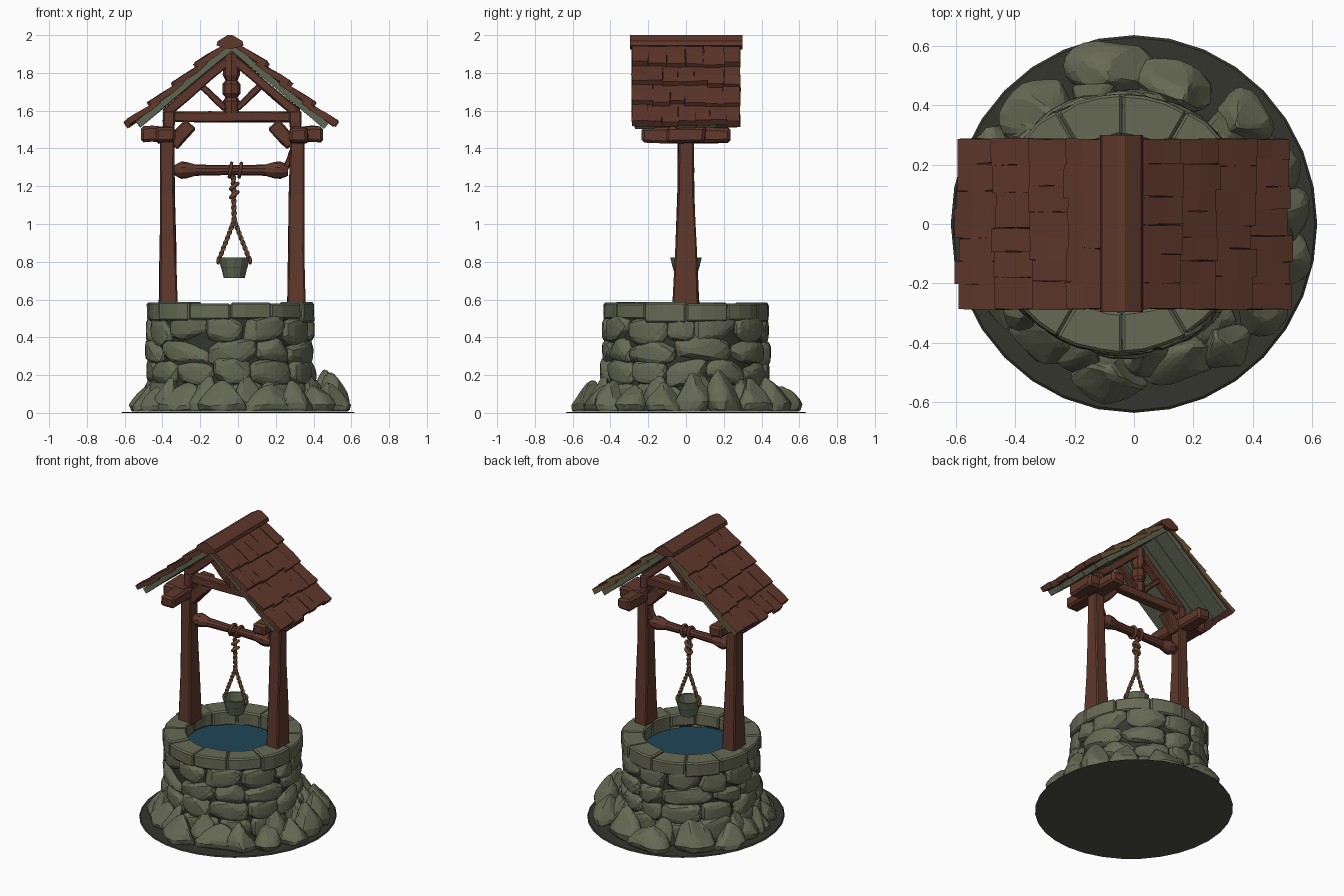
import bpy, bmesh, math, random
from mathutils import Vector, Matrix

if "Cube" in bpy.data.objects:
    bpy.data.objects.remove(bpy.data.objects["Cube"])

random.seed(7)
U = random.uniform
CX = -0.04            # axis of the well
RX = -0.035           # axis of the roof


def material(name, r, g, b):
    m = bpy.data.materials.new(name)
    m.diffuse_color = (r, g, b, 1)
    m.use_nodes = True
    m.node_tree.nodes["Principled BSDF"].inputs["Base Color"].default_value = m.diffuse_color
    return m


STONE = material("stone", 0.135, 0.143, 0.09)
DARK = material("dark_mortar", 0.036, 0.036, 0.027)
UNDER = material("ground_underside", 0.083, 0.086, 0.067)
WOOD = material("red_wood", 0.115, 0.039, 0.024)
BOARD = material("mossy_board", 0.115, 0.133, 0.084)
WATER = material("water", 0.014, 0.06, 0.095)
ROPE = material("rope", 0.15, 0.066, 0.033)
TAN = material("tan_wood", 0.155, 0.095, 0.042)


def finish(name, bm, mat, bevel=0):
    bmesh.ops.recalc_face_normals(bm, faces=bm.faces[:])
    me = bpy.data.meshes.new(name)
    bm.to_mesh(me)
    bm.free()
    me.materials.append(mat)
    ob = bpy.data.objects.new(name, me)
    bpy.context.collection.objects.link(ob)
    if bevel:
        mod = ob.modifiers.new("bevel", 'BEVEL')
        mod.width, mod.segments = bevel, 1
        mod.angle_limit = math.radians(40)
    return ob


def rock(bm, place, power, cuts, lo, hi):
    """Rounded block with random chiselled facets; place() maps unit coordinates."""
    planes = []
    for _ in range(cuts):
        n = Vector((U(-1, 1), U(-1, 1), U(-1, 1))).normalized()
        planes.append((n, U(lo, hi)))
    for v in bmesh.ops.create_icosphere(bm, subdivisions=3, radius=1)['verts']:
        d = v.co.copy()
        d /= sum(abs(c) ** power for c in d) ** (1 / power)
        for n, c in planes:
            over = d.dot(n) - c
            if over > 0:
                d -= n * over
        v.co = place(d)


def bar(bm, a, b, s0, s1=None, side=(0, 1, 0), jit=0.004):
    """Tapered timber from a to b; sizes are (width, depth along side)."""
    a, b, s1 = Vector(a), Vector(b), s1 or s0
    t = (b - a).normalized()
    y = Vector(side)
    x = y.cross(t).normalized()
    rings = []
    for k in range(4):
        f = k / 3
        w, d = (s0[i] + (s1[i] - s0[i]) * (1 - (1 - f) ** 2) for i in (0, 1))
        rings.append([bm.verts.new(a.lerp(b, f) + x * (i * w / 2 + U(-jit, jit)) + y * (j * d / 2 + U(-jit, jit)))
                      for i, j in ((-1, -1), (1, -1), (1, 1), (-1, 1))])
    for r, q in zip(rings, rings[1:]):
        for i in range(4):
            bm.faces.new((r[i], r[i - 1], q[i - 1], q[i]))
    bm.faces.new(rings[0])
    bm.faces.new(rings[-1])


def lathe(name, prof, n, mat, centre, axis='Z', closed=False):
    """Revolve (radius, height) points about an axis; end radii of 0 close the form."""
    bm = bmesh.new()
    rings = [[bm.verts.new((r * math.cos(2 * math.pi * i / n), r * math.sin(2 * math.pi * i / n), h))
              for i in range(n)] for r, h in prof]
    pairs = list(zip(rings, rings[1:])) + ([(rings[-1], rings[0])] if closed else [])
    for r, q in pairs:
        for i in range(n):
            bm.faces.new((r[i - 1], r[i], q[i], q[i - 1]))
    bmesh.ops.remove_doubles(bm, verts=bm.verts[:], dist=1e-5)
    if axis == 'X':
        bm.transform(Matrix.Rotation(math.pi / 2, 4, 'Y'))
    bm.transform(Matrix.Translation(centre))
    return finish(name, bm, mat)


def tube(name, pts, r, cyclic=False, mat=ROPE):
    cu = bpy.data.curves.new(name, 'CURVE')
    cu.dimensions, cu.bevel_depth, cu.bevel_resolution, cu.use_fill_caps = '3D', r, 1, True
    sp = cu.splines.new('POLY')
    sp.points.add(len(pts) - 1)
    for p, q in zip(sp.points, pts):
        p.co = (*q, 1)
    sp.use_cyclic_u = cyclic
    cu.materials.append(mat)
    bpy.context.collection.objects.link(bpy.data.objects.new(name, cu))


def twisted(name, a, b, r, turns, second):
    """Two-strand rope between two points."""
    a, b = Vector(a), Vector(b)
    t = (b - a).normalized()
    x = Vector((0, 1, 0))
    y = t.cross(x)
    n = int(turns * 8)
    for s, mat in ((0, ROPE), (math.pi, second)):
        tube(name, [a.lerp(b, k / n) + (x * math.cos(k * math.pi / 4 + s) + y * math.sin(k * math.pi / 4 + s)) * r * 0.7
                    for k in range(n + 1)], r, mat=mat)


# ground disc with a paler underside, inner mortar wall and water
disc = lathe("ground_disc", [(0, 0), (0.63, 0), (0.622, 0.006), (0, 0.006)], 32, DARK, (0, 0, 0))
disc.scale = (0.98, 1.01, 1)
disc.data.materials.append(UNDER)
for f in disc.data.polygons:
    f.material_index = int(f.normal.z < -0.9)
lathe("mortar_wall", [(0.415, 0.008), (0.405, 0.51), (0.315, 0.51), (0.315, 0.008)], 32, DARK, (CX, 0, 0), closed=True)
lathe("water", [(0, 0.485), (0.32, 0.485), (0.32, 0.475), (0, 0.475)], 32, WATER, (CX, 0, 0))

# wall stones in four uneven courses
bm = bmesh.new()
for row, (z, h) in enumerate(((0.09, 0.085), (0.215, 0.07), (0.325, 0.066), (0.435, 0.072))):
    n = (11, 12, 10, 12)[row]
    cuts = [(i + U(-0.22, 0.22) + row * 0.45) * 2 * math.pi / n for i in range(n)]
    cuts.append(cuts[0] + 2 * math.pi)
    for a0, a1 in zip(cuts, cuts[1:]):
        am, ah, zz = (a0 + a1) / 2, (a1 - a0) / 2 * 1.02, z + U(-0.015, 0.015)
        rc, tilt, hh = 0.382 - row * 0.003 + U(-0.008, 0.008), U(-0.02, 0.02), h * U(0.85, 1.08)

        def place(d):
            r, a = rc + 0.07 * d.z, am + ah * d.x
            return Vector((CX + r * math.cos(a), r * math.sin(a), max(0.01, min(zz + hh * d.y + tilt * d.x, 0.515))))
        rock(bm, place, 5, 9, 0.95, 1.2)
finish("wall_stones", bm, STONE)

# rim of curved blocks
bm = bmesh.new()
N = 12
for k in range(N):
    a0, a1 = (2 * math.pi * (k + e) / N + math.pi / 2 for e in (0.002, 0.998))
    ro, zt, zb = 0.438 + U(-0.008, 0.008), 0.58 + U(-0.008, 0.008), 0.49 + U(-0.012, 0.008)
    rings = []
    for j in range(4):
        a = a0 + (a1 - a0) * j / 3
        rings.append([bm.verts.new((CX + (r + q) * math.cos(a), (r + q) * math.sin(a), z))
                      for r, z in ((0.297, zb), (ro, zb), (ro, zt), (0.297, zt)) for q in (U(-0.005, 0.005),)])
    for r, q in zip(rings, rings[1:]):
        for i in range(4):
            bm.faces.new((r[i], r[i - 1], q[i - 1], q[i]))
    bm.faces.new(rings[0])
    bm.faces.new(rings[-1])
finish("rim_blocks", bm, STONE, 0.009)

# boulders round the foot: x, y, half length, half depth, height
bm = bmesh.new()
boulders = [(-.07, .53, .15, .085, .14), (.13, .47, .13, .08, .17), (.37, .36, .1, .08, .16), (-.32, .39, .13, .09, .17),
            (-.08, -.53, .12, .08, .15), (.16, -.46, .13, .07, .13), (.31, -.41, .09, .08, .15), (.43, -.29, .08, .08, .14),
            (-.3, -.38, .13, .08, .14), (-.44, -.25, .1, .07, .12), (.48, .2, .09, .08, .2), (.52, .04, .09, .08, .19),
            (.51, -.12, .09, .08, .14), (-.49, .22, .1, .07, .13), (-.5, .04, .1, .07, .14), (-.49, -.11, .08, .06, .12)]
for k in range(12):
    a = k * math.pi / 6 + 0.2
    boulders.append((CX + 0.46 * math.cos(a), 0.46 * math.sin(a), .085, .06, U(.1, .2)))
for x, y, l, w, h in boulders:
    rot = Matrix.Rotation(math.atan2(y, x) + math.pi / 2 + U(-.15, .15), 3, 'Z')
    lean = U(-0.3, 0.3)

    def place(d):
        s, up = 1.12 - 0.5 * max(d.z, 0), 1 - 0.07 * max(d.z, 0)
        p = rot @ Vector((d.x * l * s + lean * l * d.z, d.y * w * s, 0))
        return Vector((x * up + p.x, y * up + p.y, max(0.008, h * (0.3 + 0.85 * d.z))))
    rock(bm, place, 2.2, 13, 0.68, 0.92)
finish("foot_boulders", bm, STONE)

# posts, plates with cross blocks, braces
for name, px, s in (("left", -0.375, -1), ("right", 0.312, 1)):
    bm = bmesh.new()
    bar(bm, (px - s * 0.005, 0, 0.56), (px, 0, 1.46), (0.1, 0.14), (0.075, 0.085))
    bar(bm, (px - s * 0.008, 0, 1.44), (px - s * 0.008, 0, 1.6), (0.062, 0.075))
    finish(name + "_post", bm, WOOD, 0.008)
    bm = bmesh.new()
    bar(bm, (px + s * 0.01, -0.235, 1.47), (px + s * 0.01, 0.235, 1.47), (0.08, 0.1), side=(1, 0, 0), jit=0.006)
    bar(bm, (px - s * 0.03, 0, 1.475), (px + s * 0.138, 0, 1.475), (0.085, 0.2), jit=0.006)
    finish(name + "_plate", bm, WOOD, 0.014)
    bm = bmesh.new()
    bar(bm, (px - s * 0.025, 0, 1.42), (px - s * 0.125, 0, 1.53), (0.075, 0.07))
    finish(name + "_corner_brace", bm, WOOD, 0.008)
bm = bmesh.new()
bar(bm, (0.235, 0, 1.25), (0.29, 0, 1.39), (0.03, 0.05))
finish("roller_bracket", bm, WOOD, 0.005)

# roof truss
bm = bmesh.new()
bar(bm, (-0.38, 0, 1.568), (0.33, 0, 1.568), (0.055, 0.06))
for s in (-1, 1):
    bar(bm, (RX, 0, 1.88), (RX + s * 0.35, 0, 1.585), (0.05, 0.06))
    bar(bm, (RX + s * 0.03, 0, 1.61), (RX + s * 0.16, 0, 1.735), (0.035, 0.045))
finish("truss", bm, WOOD, 0.006)
lathe("king_post", [(0, 1.59), (.04, 1.59), (.045, 1.65), (.032, 1.67), (.048, 1.69), (.048, 1.74), (.032, 1.76),
                    (.046, 1.79), (.04, 1.9), (0, 1.93)], 8, WOOD, (RX, 0, 0))

# roof boards and shingles
A, Z0 = math.radians(40), 1.95
boards, shingles = bmesh.new(), bmesh.new()
for s in (-1, 1):
    t = Vector((s * math.cos(A), 0, -math.sin(A)))
    nrm = Vector((s * math.sin(A), 0, math.cos(A)))
    o = Vector((RX, 0, Z0))
    for k in range(5):
        q = Vector((0, (k - 2) * 0.109, 0)) + o - nrm * 0.008
        bar(boards, q, q + t * (0.655 + U(-0.02, 0.01)), (0.036, 0.107), jit=0.002)
    for row in range(4):
        end = (0.165 + 0.122 * row) / math.cos(A)
        n = 6 + row % 2
        edges = [-0.287 + 0.574 * (i + (U(-.15, .15) if 0 < i < n else 0)) / n for i in range(n + 1)]
        for y0, y1 in zip(edges, edges[1:]):
            p = o + Vector((0, (y0 + y1) / 2, 0))
            e = end + U(-0.013, 0.013)
            bar(shingles, p + t * max(0.01, end - 0.21) + nrm * 0.01, p + t * e + nrm * (0.028 + U(0, 0.01)),
                (0.018, y1 - y0), (0.034, y1 - y0), jit=0.003)
finish("roof_boards", boards, BOARD)
roof = finish("roof_shingles", shingles, WOOD)
# bare wood on the back gable ends
roof.data.materials.append(TAN)
for f in roof.data.polygons:
    if f.normal.y > 0.7 and f.center.y > 0.27:
        f.material_index = 1

# ridge cap
bm = bmesh.new()
ends = [[bm.verts.new((-0.042 + x, y, z)) for x, z in ((-.072, 1.945), (-.066, 1.968), (-.012, 2.0), (.012, 2.0),
                                                      (.066, 1.968), (.072, 1.945), (0, 1.925))] for y in (-.297, .3)]
for i in range(7):
    bm.faces.new((ends[0][i], ends[0][i - 1], ends[1][i - 1], ends[1][i]))
for e in ends:
    bm.faces.new(e)
finish("ridge_cap", bm, WOOD)

# roller
lathe("roller", [(0, -.31), (.028, -.31), (.046, -.275), (.044, -.25), (.03, -.2), (.026, -.03), (.028, .1), (.03, .17),
                 (.044, .22), (.046, .25), (.03, .29), (0, .29)], 10, WOOD, (-0.025, 0, 1.285), 'X')

# rope coils, knot, hanging rope and bucket handle
BX = -0.02
for x in (-0.04, 0.012):
    tube("rope_coil", [(x + 0.006 * math.sin(a), 0.036 * math.cos(a), 1.285 + 0.036 * math.sin(a))
                       for a in (k * math.pi / 8 for k in range(16))], 0.01, True, WOOD)
twisted("hanging_rope", (BX - 0.005, 0, 1.26), (BX, 0, 1.01), 0.009, 4, ROPE)
for z in (1.2, 1.155):
    tube("rope_knot", [(BX + 0.018 * math.cos(a), 0.018 * math.sin(a), z + 0.014 * math.cos(a))
                       for a in (k * math.pi / 5 for k in range(10))], 0.011, True)
for s in (-1, 1):
    twisted("handle_rope", (BX, 0, 1.02), (BX + s * 0.083, 0, 0.805), 0.008, 4, TAN)
    tube("handle_knot", [(BX + s * 0.085, 0.012 * math.cos(a), 0.805 + 0.012 * math.sin(a))
                         for a in (k * math.pi / 4 for k in range(8))], 0.008, True)

# bucket, open at the top
lathe("bucket", [(0, .715), (.056, .715), (.068, .765), (.072, .775), (.083, .822), (.07, .822), (.052, .735), (0, .735)],
      12, BOARD, (BX, 0, 0))
